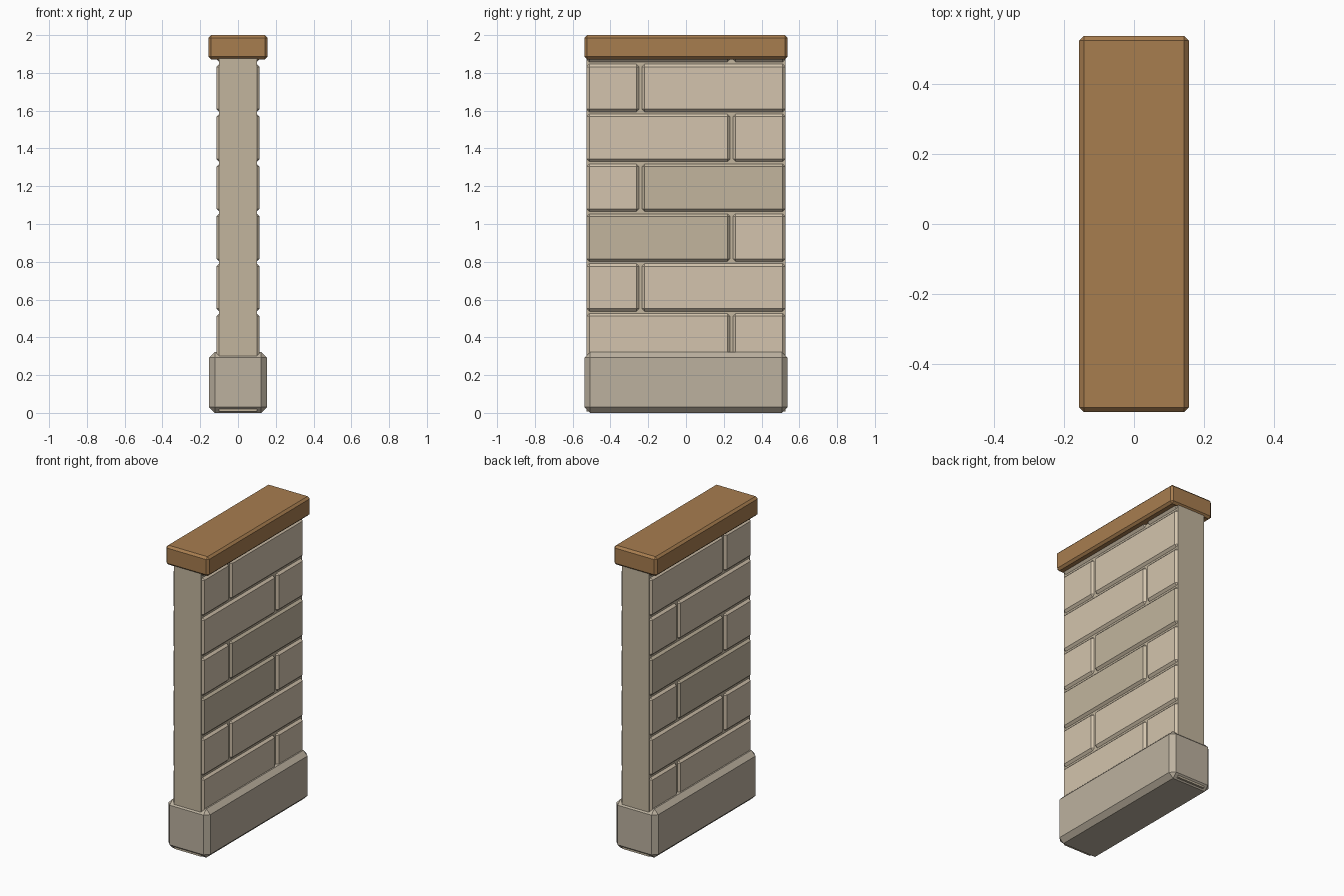
import bpy, bmesh

if "Cube" in bpy.data.objects:
    bpy.data.objects.remove(bpy.data.objects["Cube"])


def material(name, rgb):
    m = bpy.data.materials.new(name)
    m.diffuse_color = [((c / 255 + 0.055) / 1.055) ** 2.4 for c in rgb] + [1]
    m.use_nodes = True
    m.node_tree.nodes["Principled BSDF"].inputs["Base Color"].default_value = m.diffuse_color
    return m


LIGHT = material("light_stone", (211, 196, 173))
DARK = material("dark_stone", (194, 181, 158))
PLINTH = material("plinth_stone", (188, 177, 159))
CLAY = material("clay", (167, 125, 79))


def block(name, lo, hi, mat, chamfer=0.0):
    """Axis-aligned box from corner lo to corner hi, with flat chamfers."""
    bm = bmesh.new()
    bmesh.ops.create_cube(bm, size=1)
    for v in bm.verts:
        v.co = [(a + b) / 2 + c * (b - a) for a, b, c in zip(lo, hi, v.co)]
    if chamfer:
        bmesh.ops.bevel(bm, geom=bm.edges[:], offset=chamfer, segments=1,
                        profile=0.5, affect='EDGES')
    me = bpy.data.meshes.new(name)
    bm.to_mesh(me)
    bm.free()
    me.materials.append(mat)
    ob = bpy.data.objects.new(name, me)
    bpy.context.collection.objects.link(ob)
    return ob


# Mortar core, plinth and coping
block("wall_core", (-0.1, -0.528, 0.008), (0.1, 0.528, 1.92), DARK)
block("plinth", (-0.153, -0.537, 0), (0.153, 0.537, 0.322), PLINTH, 0.03)
block("coping", (-0.157, -0.537, 1.872), (0.157, 0.537, 2.0), CLAY, 0.014)

# Brick courses: the split alternates sides, bricks run through the wall
PITCH, GAP, END, SPLIT = 0.264, 0.01, 0.527, 0.241
DARK_BRICKS = {(3, 0), (4, 1)}
for row in range(8):
    z0 = 0.009 + row * PITCH
    z1 = min(z0 + PITCH - GAP, 1.95)   # top course is cut under the coping
    s = SPLIT if row % 2 else -SPLIT
    spans = [(-END, s - 0.007), (s + 0.007, END)]
    for i, (y0, y1) in enumerate(spans):
        mat = DARK if (row, i) in DARK_BRICKS else LIGHT
        block(f"brick_{row}_{i}", (-0.114, y0, z0), (0.114, y1, z1), mat, 0.015)
